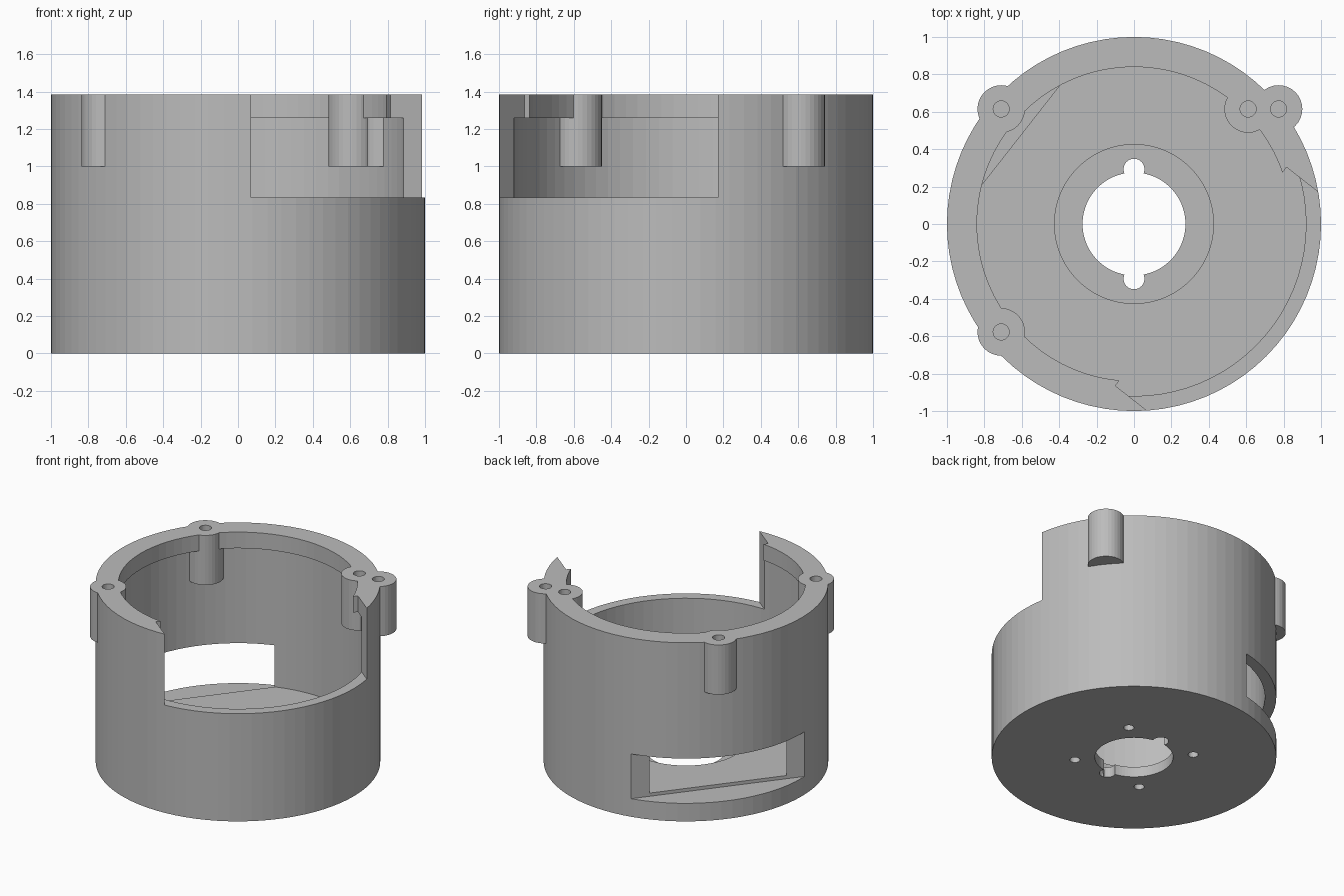
import bpy, bmesh, math
from mathutils import Matrix, Vector

if "Cube" in bpy.data.objects:
    bpy.data.objects.remove(bpy.data.objects["Cube"], do_unlink=True)

HEIGHT = 1.385
SPARE = 1.5                      # parts rise above the rim, then get trimmed level
AXIS = math.radians(-38.1)       # direction the large opening faces

grey = bpy.data.materials.new("plain_grey")
grey.use_nodes = True
COLOUR = (0.5, 0.5, 0.5, 1)
grey.diffuse_color = COLOUR
grey.node_tree.nodes["Principled BSDF"].inputs["Base Color"].default_value = COLOUR


def make_object(name, bm):
    bmesh.ops.recalc_face_normals(bm, faces=bm.faces)
    mesh = bpy.data.meshes.new(name)
    bm.to_mesh(mesh)
    bm.free()
    mesh.materials.append(grey)
    obj = bpy.data.objects.new(name, mesh)
    bpy.context.collection.objects.link(obj)
    return obj


def lathe(name, profile, sides):
    """Turn a closed (radius, height) outline around the z axis."""
    bm = bmesh.new()
    rings = []
    for i in range(sides):
        a = math.tau * i / sides
        rings.append([bm.verts.new((r * math.cos(a), r * math.sin(a), z)) for r, z in profile])
    n = len(profile)
    for i in range(sides):
        p, q = rings[i], rings[(i + 1) % sides]
        for j in range(n):
            k = (j + 1) % n
            bm.faces.new((p[j], q[j], q[k], p[k]))
    return make_object(name, bm)


def rod(name, x, y, radius, z0, z1, sides=32):
    bm = bmesh.new()
    place = Matrix.Translation((x, y, (z0 + z1) / 2))
    bmesh.ops.create_cone(bm, cap_ends=True, segments=sides, radius1=radius,
                          radius2=radius, depth=z1 - z0, matrix=place)
    return make_object(name, bm)


def block(name, low, high, turn=0.0):
    low, high = Vector(low), Vector(high)
    bm = bmesh.new()
    place = (Matrix.Rotation(turn, 4, 'Z') @ Matrix.Translation((low + high) / 2)
             @ Matrix.Diagonal((high - low).to_4d()))
    bmesh.ops.create_cube(bm, size=1, matrix=place)
    return make_object(name, bm)


def combine(target, tool, operation):
    tool.hide_render = True
    mod = target.modifiers.new(tool.name, 'BOOLEAN')
    mod.operation, mod.object, mod.solver = operation, tool, 'EXACT'
    bpy.context.view_layer.objects.active = target
    bpy.ops.object.modifier_apply(modifier=mod.name)
    bpy.data.objects.remove(tool, do_unlink=True)


# Cup with an inward lip, a floor, a round recess and a central bore
housing = lathe("housing", [
    (1, 0), (1, SPARE), (0.84, SPARE), (0.84, 1.26), (0.92, 1.26), (0.92, 0.165),
    (0.425, 0.165), (0.425, 0.08), (0.275, 0.08), (0.275, 0)], 80)

# Large side opening through the rim, and the low flat-cut window opposite
combine(housing, block("opening_cutter", (0.455, -0.742, 0.835), (2, 0.742, 2), AXIS), 'DIFFERENCE')
combine(housing, block("window_cutter", (0.77, -1, 0.14), (2, 1, 0.487), AXIS + math.pi), 'DIFFERENCE')

# Screw bosses on the wall with blind holes
bosses = [(-0.71, 0.615), (-0.71, -0.577), (0.61, 0.615), (0.773, 0.615)]
for x, y in bosses:
    combine(housing, rod("screw_boss", x, y, 0.127, 1.0, SPARE - 0.03), 'UNION')
for x, y in bosses:
    combine(housing, rod("screw_hole_cutter", x, y, 0.043, 1.1, 2, 24), 'DIFFERENCE')

# Keyway notches on the bore and shallow holes underneath
for side in (-1, 1):
    combine(housing, rod("notch_cutter", 0, side * 0.293, 0.056, -1, 0.6, 24), 'DIFFERENCE')
    for other in (-1, 1):
        combine(housing, rod("base_hole_cutter", side * 0.295, other * 0.295,
                             0.036, -0.5, 0.05, 24), 'DIFFERENCE')

# Trim the rim level
combine(housing, block("trim_cutter", (-3, -3, HEIGHT), (3, 3, 4)), 'DIFFERENCE')
